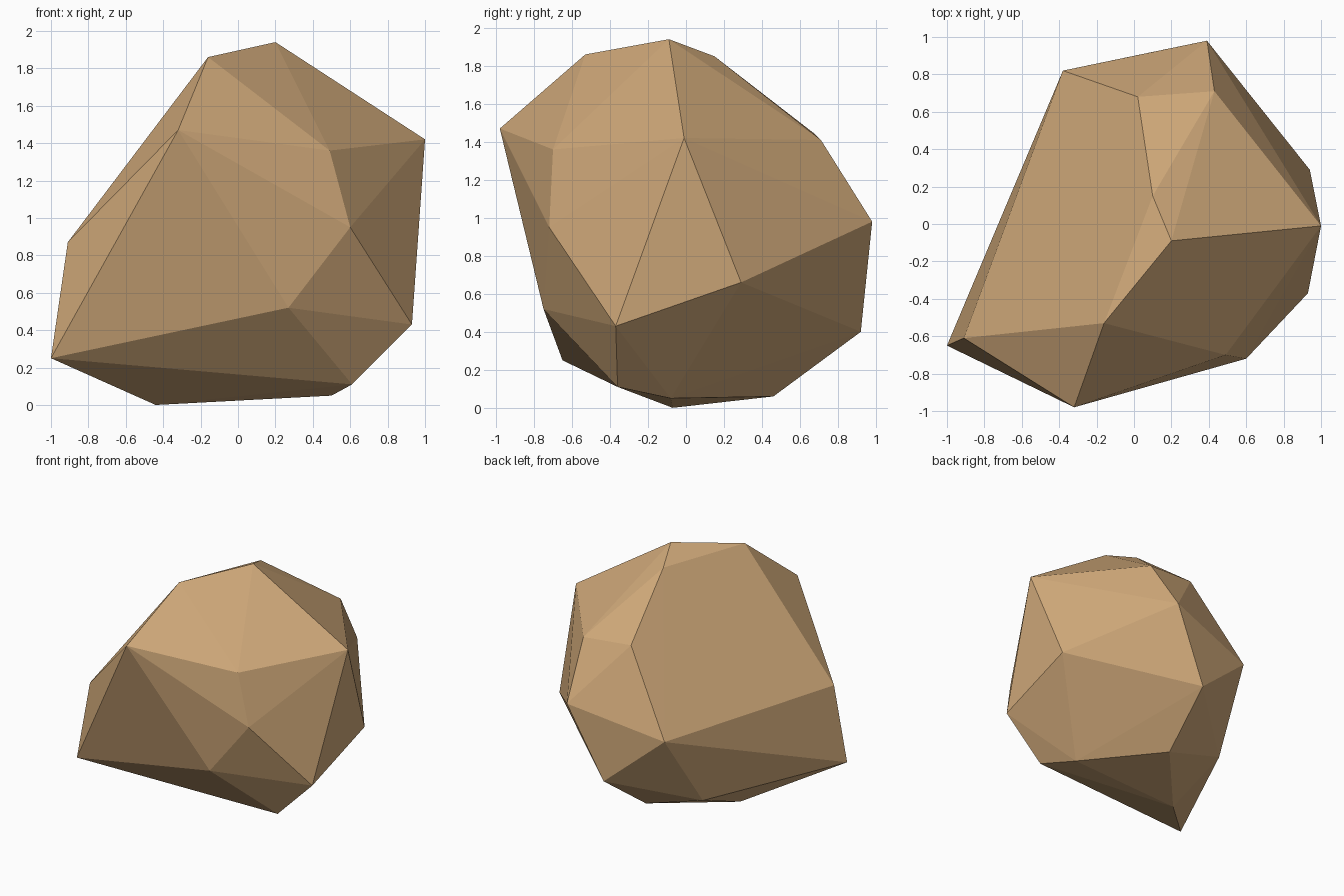
import bpy
import bmesh

# Corner points of the boulder, from the ground up
corners = [
    (-0.44, -0.07, 0.00), (0.50, -0.08, 0.05), (0.04, 0.46, 0.06), (0.61, -0.36, 0.11),
    (-0.46, 0.44, 0.21), (-1.00, -0.65, 0.25), (0.10, 0.92, 0.40), (0.93, -0.37, 0.43),
    (0.27, -0.75, 0.52), (0.94, 0.29, 0.66), (-0.38, 0.82, 0.81), (-0.91, -0.61, 0.87),
    (0.60, -0.72, 0.95), (0.39, 0.98, 0.98), (0.49, -0.70, 1.36), (0.43, 0.71, 1.41),
    (1.00, -0.01, 1.42), (0.02, 0.68, 1.44), (-0.32, -0.98, 1.47), (0.10, 0.15, 1.85),
    (-0.16, -0.53, 1.86), (0.20, -0.09, 1.94),
]

# Boulder: a faceted convex stone wrapped around the corners
bm = bmesh.new()
for co in corners:
    bm.verts.new(co)
bmesh.ops.convex_hull(bm, input=bm.verts[:])
bmesh.ops.recalc_face_normals(bm, faces=bm.faces[:])
mesh = bpy.data.meshes.new("boulder")
bm.to_mesh(mesh)
bm.free()
boulder = bpy.data.objects.new("boulder", mesh)
bpy.context.collection.objects.link(boulder)

# Sandy stone colour
stone = bpy.data.materials.new("sandy_stone")
stone.diffuse_color = (0.62, 0.39, 0.19, 1.0)
mesh.materials.append(stone)
